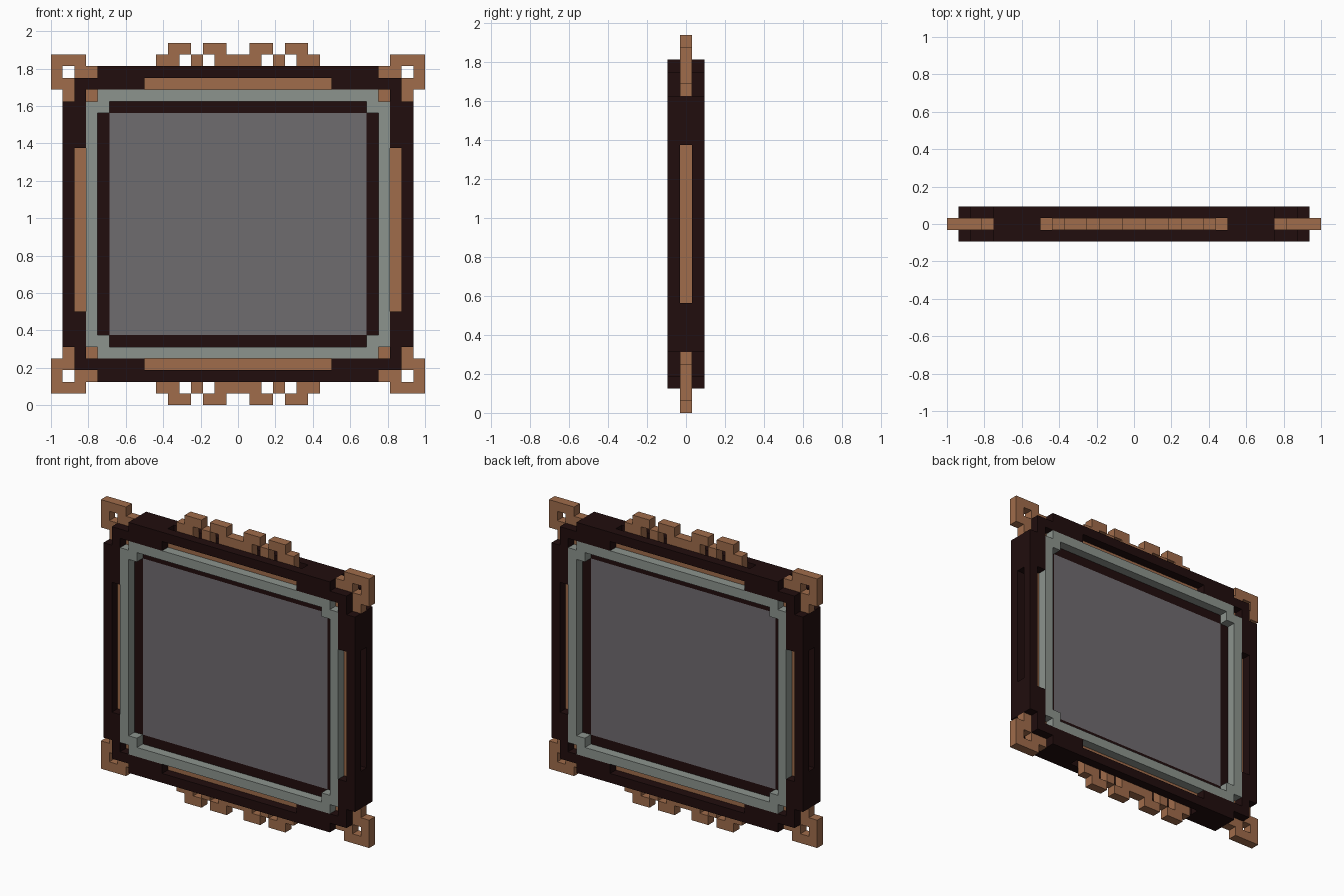
import bpy
import bmesh
from mathutils import Matrix, Vector

cube = bpy.data.objects.get("Cube")
if cube:
    bpy.data.objects.remove(cube, do_unlink=True)

U = 1 / 16          # one block
MID = 15.5          # middle height in blocks
THIN, FULL = (-0.5, 0.5), (-1.5, 1.5)
LIPS = ((-1.5, -0.5), (0.5, 1.5))


def material(name, rgb):
    m = bpy.data.materials.new(name)
    m.use_nodes = True
    colour = (*rgb, 1)
    m.diffuse_color = colour
    m.node_tree.nodes["Principled BSDF"].inputs["Base Color"].default_value = colour
    return m


dark = material("dark wood", (0.015, 0.004, 0.004))
copper = material("copper", (0.35, 0.15, 0.07))
steel = material("pale grey", (0.264, 0.296, 0.27))
glass = material("panel grey", (0.159, 0.149, 0.159))


def mirrored(span):
    """A span from zero becomes one centred span, any other becomes a pair."""
    a, b = span
    return [(-b, b)] if a == 0 else [(a, b), (-b, -a)]


def part(name, mat, boxes, mirror_z=True):
    """Boxes are (x span, height span from the middle, depth span), in blocks."""
    bm = bmesh.new()
    for xs, zs, ys in boxes:
        for x in mirrored(xs):
            for z in (mirrored(zs) if mirror_z else [zs]):
                spans = (x, ys, z)
                centre = Vector([(a + b) / 2 for a, b in spans])
                size = [b - a for a, b in spans]
                bmesh.ops.create_cube(bm, size=1, matrix=Matrix.Translation(centre)
                                      @ Matrix.Diagonal((*size, 1)))
    bmesh.ops.scale(bm, vec=(U, U, U), verts=bm.verts)
    mesh = bpy.data.meshes.new(name)
    bm.to_mesh(mesh)
    bm.free()
    mesh.materials.append(mat)
    ob = bpy.data.objects.new(name, mesh)
    ob.location.z = MID * U
    bpy.context.collection.objects.link(ob)
    return ob


# Outer frame: stepped corners, solid ends and slotted rims
part("outer_frame_corners", dark, [
    ((12, 13), (11.5, 12.5), FULL),
    ((13, 14), (10.5, 12.5), FULL),
    ((8, 12), (11.5, 13.5), FULL),
    ((14, 15), (6.5, 10.5), FULL),
])
part("outer_frame_rims", dark,
     [((0, 8), (12.5, 13.5), lip) for lip in LIPS]
     + [((14, 15), (0, 6.5), lip) for lip in LIPS])
part("outer_frame_upper_sides", dark, [((13, 14), (6.5, 10.5), FULL)], False)
part("outer_frame_lower_sides", dark, [((13, 14), (-10.5, -7.5), FULL)], False)

# Copper strips sunk into the frame
part("top_and_bottom_strips", copper, [((0, 8), (11.5, 12.5), THIN)])
part("side_strips", copper, [((13, 14), (-7.5, 6.5), THIN)], False)

# Raised pale frame with small inner corner blocks
part("inner_frame", steel, [
    ((0, 12), (10.5, 11.5), FULL),
    ((12, 13), (0, 10.5), FULL),
    ((11, 12), (9.5, 10.5), FULL),
])
part("inner_corner_insets", copper, [((12, 13), (10.5, 11.5), THIN)])

# Recessed border and panel
part("panel_border", dark, [
    ((11, 12), (0, 9.5), THIN),
    ((0, 11), (9.5, 10.5), THIN),
])
part("panel", glass, [((0, 11), (0, 9.5), THIN)])

# Corner ornaments: a square ring with two short tabs
part("corner_ornaments", copper, [
    ((13, 16), (13.5, 14.5), THIN),
    ((15, 16), (11.5, 13.5), THIN),
    ((13, 14), (12.5, 13.5), THIN),
    ((14, 15), (11.5, 12.5), THIN),
    ((12, 13), (12.5, 13.5), THIN),
    ((14, 15), (10.5, 11.5), THIN),
])

# Crests above and below, rooted in the frame slots
feet = [(0, 2), (3, 4), (5, 7)]
heads = [(1, 3), (4, 6)]
part("crests", copper,
     [(x, (12.5, 14.5), THIN) for x in feet]
     + [(x, (14.5, 15.5), THIN) for x in heads])
